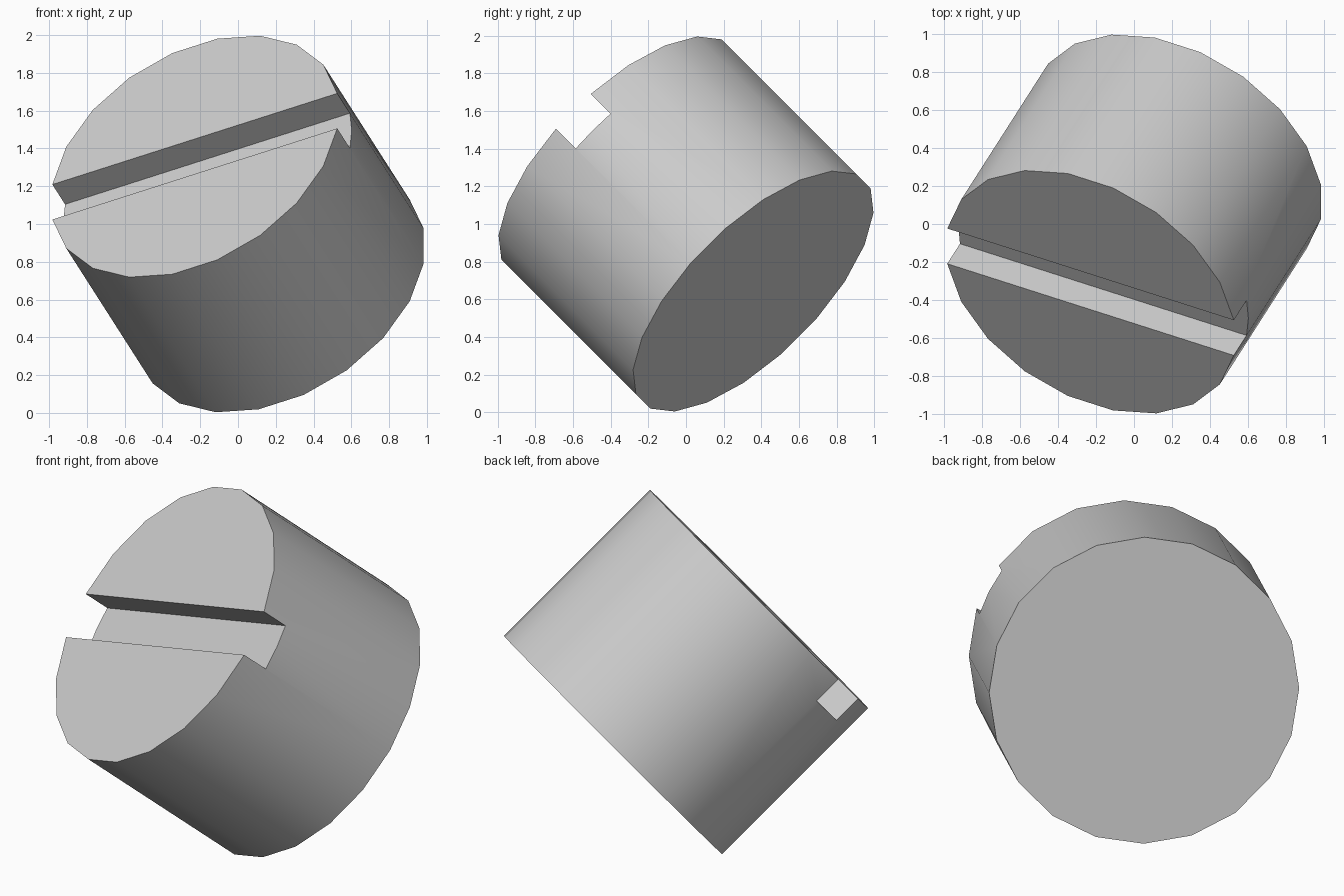
import bpy, bmesh, math
from mathutils import Vector, Matrix

if "Cube" in bpy.data.objects:
    bpy.data.objects.remove(bpy.data.objects["Cube"])

SIDES, RADIUS, LENGTH, DEPTH = 20, 0.838, 1.11, 0.163
HALF = SIDES // 2

# Plain grey material
grey = bpy.data.materials.new("light_grey")
grey.use_nodes = True
grey.diffuse_color = (0.6, 0.6, 0.6, 1)
grey.node_tree.nodes["Principled BSDF"].inputs["Base Color"].default_value = grey.diffuse_color

bm = bmesh.new()


def ring_vert(i, z):
    a = (i + 0.5) * math.tau / SIDES
    return bm.verts.new((RADIUS * math.cos(a), RADIUS * math.sin(a), z))


# Rings of the cylinder, and the corners of the slot floor
z_floor = LENGTH / 2 - DEPTH
base = [ring_vert(i, -LENGTH / 2) for i in range(SIDES)]
rim = [ring_vert(i, LENGTH / 2) for i in range(SIDES)]
last = SIDES - 1
slot = {i: ring_vert(i, z_floor) for i in (0, HALF - 1, HALF, last)}
mid = {last: bm.verts.new((RADIUS, 0, z_floor)),
       HALF - 1: bm.verts.new((-RADIUS, 0, z_floor))}

# Round wall, lower where the slot runs out
for i in range(SIDES):
    j = (i + 1) % SIDES
    if i in mid:
        bm.faces.new((base[i], base[j], mid[i]))
        bm.faces.new((base[j], slot[j], mid[i]))
        bm.faces.new((slot[i], base[i], mid[i]))
    else:
        loop = [base[i], base[j], slot.get(j), rim[j], rim[i], slot.get(i)]
        bm.faces.new([v for v in loop if v])

# Closed end, two half-round lands, slot walls and slot floor
bm.faces.new(base[::-1])
for s in (0, HALF):
    e = s + HALF - 1
    bm.faces.new(rim[s:e + 1])
    bm.faces.new((rim[s], rim[e], slot[e], slot[s]))
bm.faces.new((slot[last], mid[last], slot[0], slot[HALF - 1], mid[HALF - 1], slot[HALF]))
bmesh.ops.recalc_face_normals(bm, faces=bm.faces)

mesh = bpy.data.meshes.new("slotted_cylinder")
bm.to_mesh(mesh)
bm.free()
mesh.materials.append(grey)
body = bpy.data.objects.new("slotted_cylinder", mesh)
bpy.context.collection.objects.link(body)

# Tilt the slotted end towards the front, up and to one side
axis = Vector((-0.412, -0.644, 0.644)).normalized()
across = Vector((0, 1, 1)).normalized()
along = across.cross(axis)
tilt = Matrix((along, across, axis)).transposed().to_4x4()
mesh.transform(Matrix.Translation((0, 0, 1)) @ tilt)

bpy.ops.object.select_all(action='DESELECT')
body.select_set(True)
bpy.context.view_layer.objects.active = body
bpy.ops.object.shade_smooth_by_angle(angle=math.radians(30))
